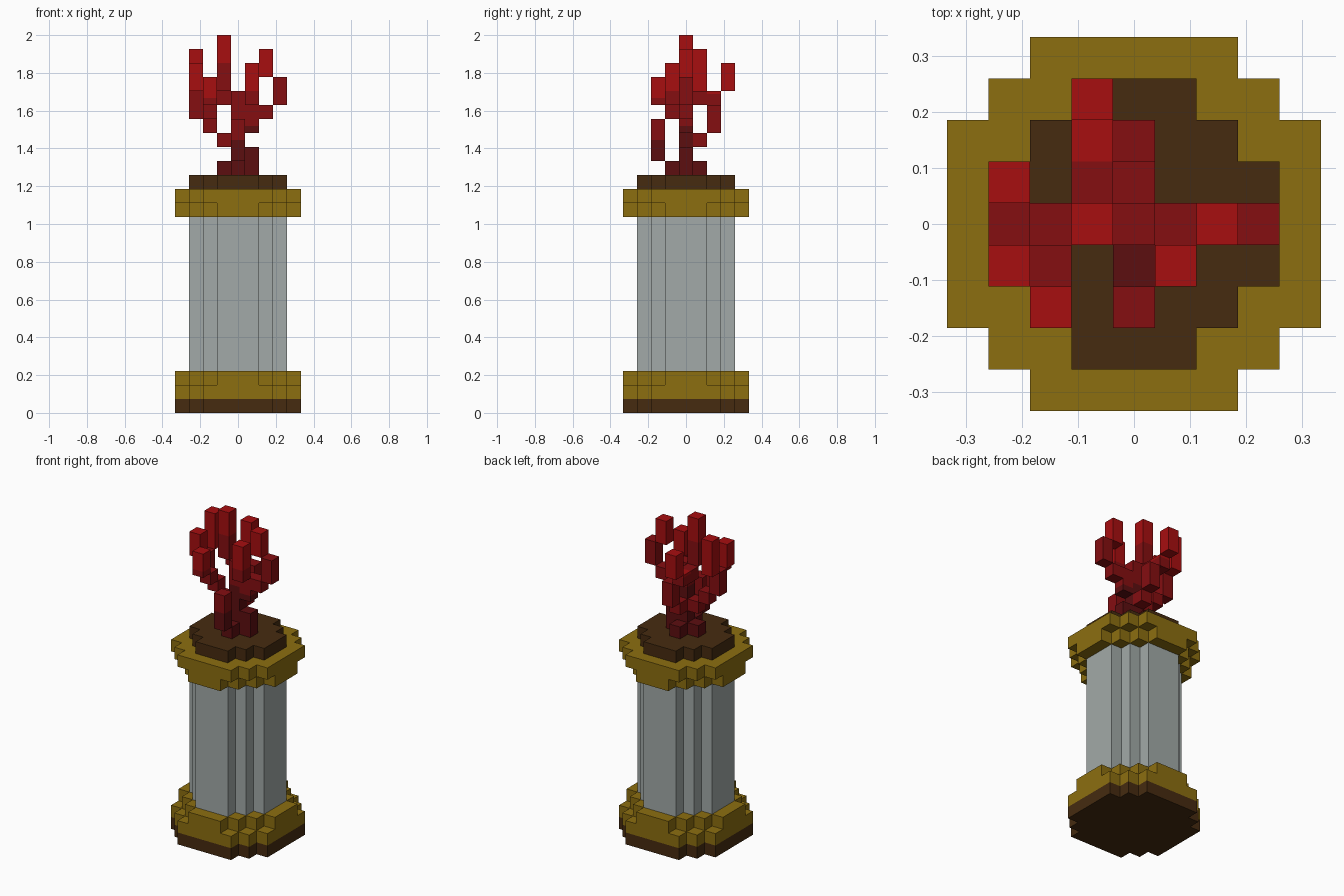
import bpy
import bmesh

if "Cube" in bpy.data.objects:
    bpy.data.objects.remove(bpy.data.objects["Cube"], do_unlink=True)

U = 2 / 27  # size of one block


def material(name, rgb):
    m = bpy.data.materials.new(name)
    m.use_nodes = True
    colour = (*rgb, 1)
    m.diffuse_color = colour
    m.node_tree.nodes["Principled BSDF"].inputs["Base Color"].default_value = colour
    return m


gold = material("old gold", (0.262, 0.156, 0.005))
brown = material("dark brown", (0.061, 0.024, 0.005))
grey = material("pale grey", (0.361, 0.402, 0.392))
reds = [material("deep red", (0.107, 0.0044, 0.005)),
        material("mid red", (0.235, 0.0044, 0.0055)),
        material("bright red", (0.386, 0.0044, 0.005))]
DEEP, MID, BRIGHT = range(3)


def add_object(name, bm, materials):
    bmesh.ops.recalc_face_normals(bm, faces=bm.faces[:])
    mesh = bpy.data.meshes.new(name)
    bm.to_mesh(mesh)
    bm.free()
    for m in materials:
        mesh.materials.append(m)
    obj = bpy.data.objects.new(name, mesh)
    bpy.context.collection.objects.link(obj)
    return obj


def stepped_disc(name, radius, flat, z0, z1, mat):
    """Blocky round slab: flat sides joined by single-block stair corners."""
    x, y = radius, flat
    corner = [(x, y)]
    while y < radius:
        x -= 1
        corner.append((x, y))
        y += 1
        corner.append((x, y))
    outline = []
    for _ in range(4):
        outline += corner
        corner = [(-b, a) for a, b in corner]
    bm = bmesh.new()
    face = bm.faces.new([bm.verts.new((a * U, b * U, z0 * U)) for a, b in outline])
    top = bmesh.ops.extrude_face_region(bm, geom=[face], use_keep_orig=True)
    verts = [v for v in top["geom"] if isinstance(v, bmesh.types.BMVert)]
    bmesh.ops.translate(bm, verts=verts, vec=(0, 0, (z1 - z0) * U))
    return add_object(name, bm, [mat])


# Pedestal
stepped_disc("base_foot", 4.5, 2.5, 0, 1, brown)
stepped_disc("base_rim", 4.5, 2.5, 1, 2, gold)
stepped_disc("base_collar", 4.5, 1.5, 2, 3, gold)
stepped_disc("column", 3.5, 1.5, 3, 14, grey)
stepped_disc("top_collar", 4.5, 1.5, 14, 15, gold)
stepped_disc("top_rim", 4.5, 2.5, 15, 16, gold)
stepped_disc("soil", 3.5, 1.5, 16, 17, brown)


def branch(name, columns):
    """Columns of blocks: x, y, then (bottom, top, shade) bands."""
    bm = bmesh.new()
    for x, y, *bands in columns:
        for z0, z1, shade in bands:
            made = bmesh.ops.create_cube(bm, size=1)["verts"]
            bmesh.ops.scale(bm, verts=made, vec=(U, U, (z1 - z0) * U))
            bmesh.ops.translate(bm, verts=made, vec=(x * U, y * U, (z0 + z1) / 2 * U))
            for f in {f for v in made for f in v.link_faces}:
                f.material_index = shade
    # drop the hidden faces between stacked bands
    bmesh.ops.remove_doubles(bm, verts=bm.verts[:], dist=1e-5)
    add_object(name, bm, reds)


# Coral
branch("trunk", [(0, 0, (17, 21, DEEP), (21, 23, MID))])
branch("roots", [(1, 0, (17, 19, DEEP)), (-1, 0, (17, 18, DEEP)),
                 (0, 1, (17, 18, DEEP)), (0, -1, (17, 18, DEEP))])
branch("front_branch", [(0, -2, (18, 19.5, DEEP), (19.5, 21, MID))])
branch("left_branch", [(1, 0, (20, 20.5, DEEP), (20.5, 22, MID)),
                       (2, 0, (21, 22, MID), (24, 26, BRIGHT)),
                       (3, 0, (22, 24, MID))])
branch("left_front_twig", [(1, -1, (22, 23, MID), (23, 25, BRIGHT))])
branch("right_branch", [(-1, 0, (19, 20, MID)), (-2, 0, (20, 21, MID)),
                        (-3, 0, (21, 23, MID))])
branch("right_back_twig", [(-3, 1, (23, 26, BRIGHT))])
branch("right_front_twig", [(-3, -1, (23, 25, BRIGHT))])
branch("right_low_twig", [(-2, -1, (21, 22, MID)),
                          (-2, -2, (22, 22.5, MID), (22.5, 24, BRIGHT))])
branch("back_branch", [(0, 1, (19, 20, MID)), (0, 2, (20, 22, MID)),
                       (-1, 2, (22, 22.8, MID), (22.8, 23, BRIGHT)),
                       (-1, 3, (23, 25, BRIGHT))])
branch("tall_branch", [(-1, 1, (22, 23, MID)),
                       (-1, 0, (23, 25, MID), (25, 27, BRIGHT))])
